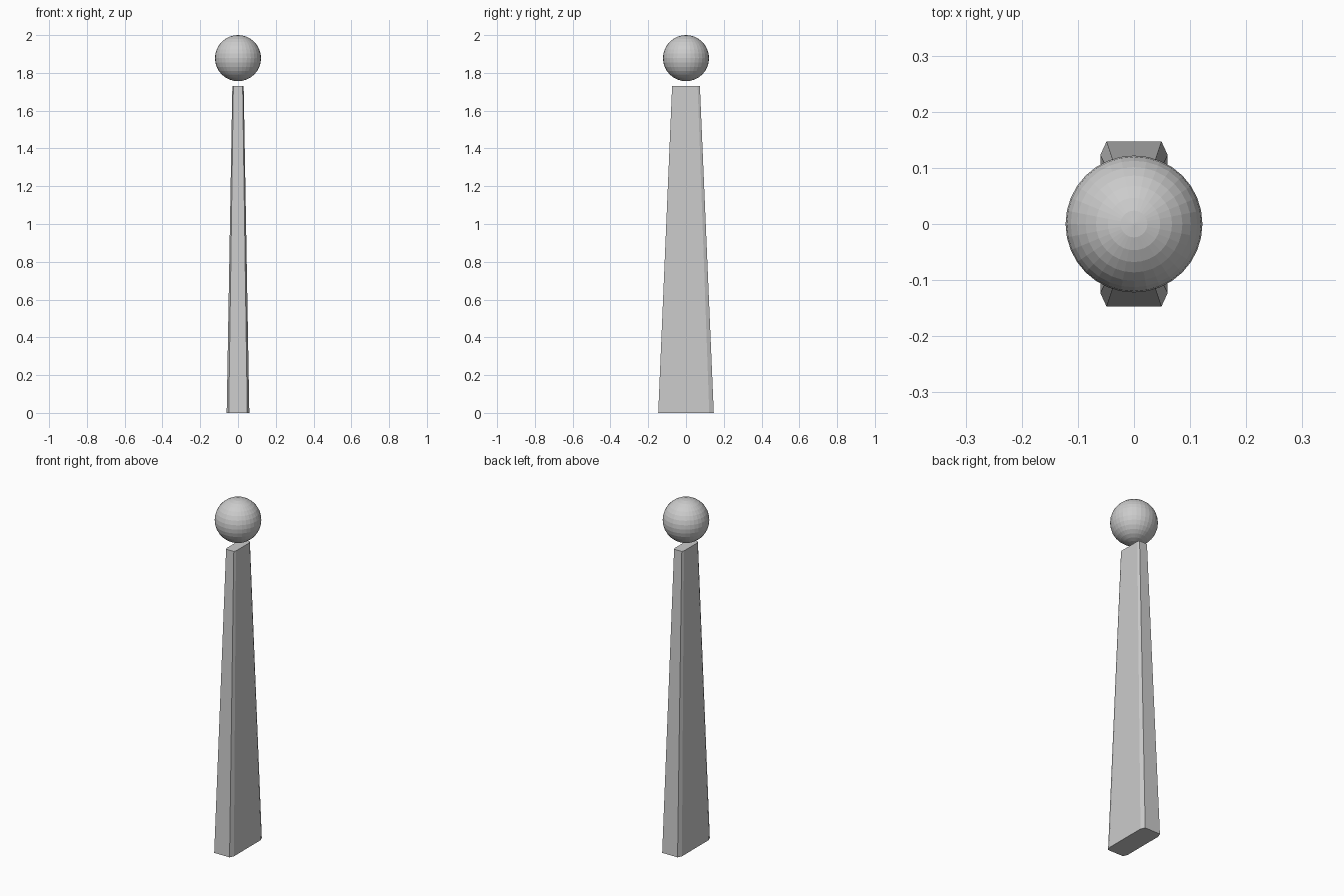
import bpy
import bmesh

if "Cube" in bpy.data.objects:
    bpy.data.objects.remove(bpy.data.objects["Cube"])

# Tapered post: chamfered rectangle, shrinking to half size at the top
HX, HY, CX, CY = 0.06, 0.147, 0.011, 0.024
HEIGHT, TOP_SCALE = 1.73, 0.5
corner = [(HX, HY - CY), (HX - CX, HY)]
profile = (corner
           + [(-x, y) for x, y in reversed(corner)]
           + [(-x, -y) for x, y in corner]
           + [(x, -y) for x, y in reversed(corner)])

bm = bmesh.new()
base = bm.faces.new([bm.verts.new((x, y, 0)) for x, y in profile])
ext = bmesh.ops.extrude_face_region(bm, geom=[base], use_keep_orig=True)
for v in ext["geom"]:
    if isinstance(v, bmesh.types.BMVert):
        v.co = (v.co.x * TOP_SCALE, v.co.y * TOP_SCALE, HEIGHT)
bmesh.ops.recalc_face_normals(bm, faces=bm.faces)
mesh = bpy.data.meshes.new("tapered_post")
bm.to_mesh(mesh)
bm.free()
post = bpy.data.objects.new("tapered_post", mesh)
bpy.context.collection.objects.link(post)

# Floating ball above the post
R = 0.122
bpy.ops.mesh.primitive_uv_sphere_add(segments=32, ring_count=16, radius=R,
                                     location=(0, 0, 2 - R))
bpy.context.object.name = "ball"
